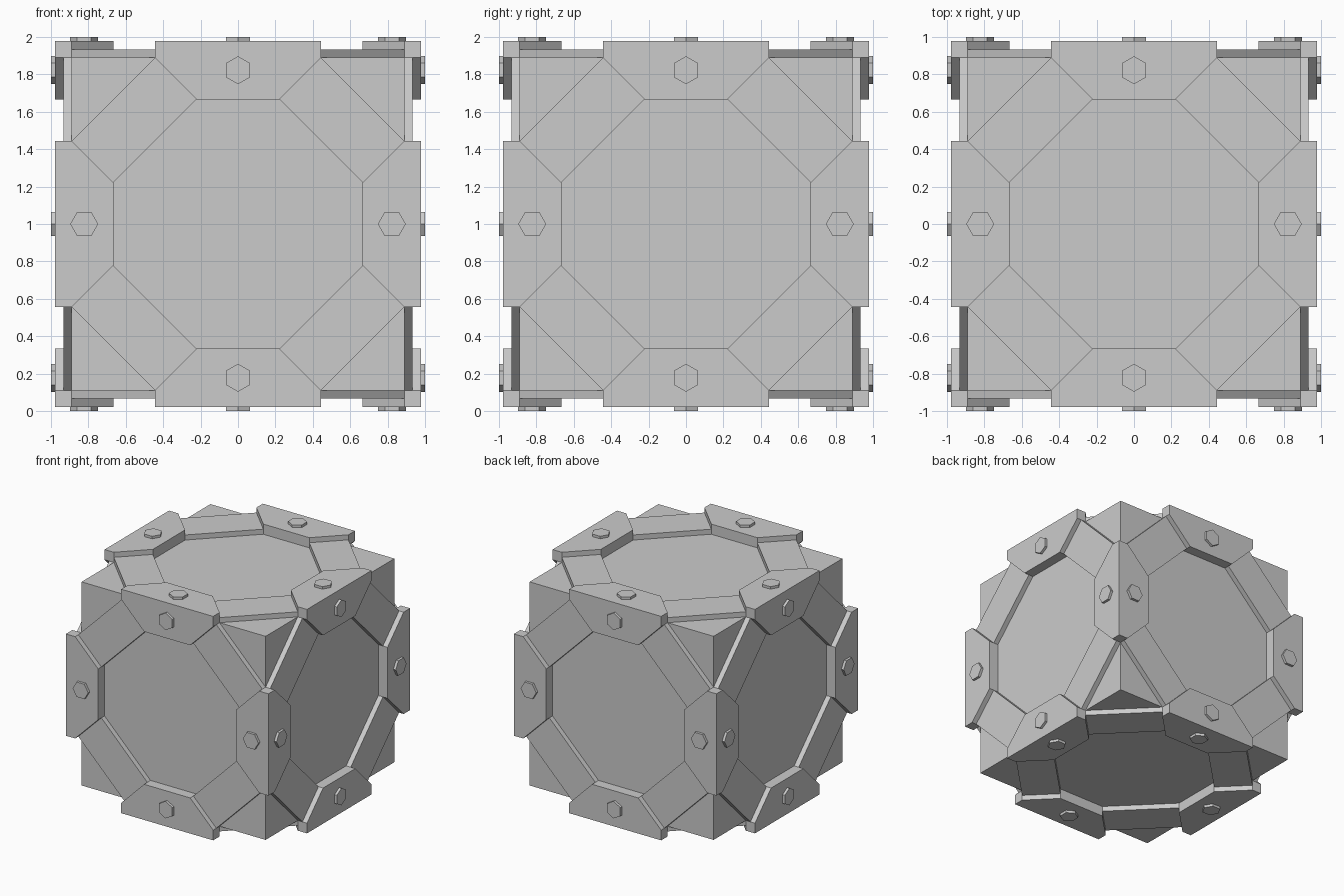
import bpy, bmesh
from math import pi, cos, sin
from mathutils import Matrix, Vector

if "Cube" in bpy.data.objects:
    bpy.data.objects.remove(bpy.data.objects["Cube"])

U = 1 / 45                                   # modelling unit: crate half-size is 45 units
CORE, STRIP, PLATE, BOLT = 40 * U, 42 * U, 44 * U, 45 * U
LIFT = Matrix.Translation((0, 0, 1))


def make_mesh(name, verts, faces):
    bm = bmesh.new()
    vs = [bm.verts.new(v) for v in verts]
    for f in faces:
        bm.faces.new([vs[i] for i in f])
    bmesh.ops.recalc_face_normals(bm, faces=bm.faces)
    me = bpy.data.meshes.new(name)
    bm.to_mesh(me)
    bm.free()
    return me


def prism(name, outline, z0, z1):
    n = len(outline)
    verts = [(x, y, z) for z in (z0, z1) for x, y in outline]
    sides = [(i, (i + 1) % n, (i + 1) % n + n, i + n) for i in range(n)]
    return make_mesh(name, verts, sides + [tuple(range(n)), tuple(range(n, 2 * n))])


def place(mesh, name, rot):
    ob = bpy.data.objects.new(name, mesh)
    ob.matrix_world = LIFT @ rot
    bpy.context.collection.objects.link(ob)


R = Matrix.Rotation
I4 = Matrix.Identity(4)

# Core box: inner panels and exposed corners
c = CORE
place(prism("core_box", [(-c, -c), (c, -c), (c, c), (-c, c)], -c, c), "core_box", I4)

# L-shaped edge guard with tapered arms: (y, z, half length) around the section
a, b, p = 30 * U, CORE, PLATE
lo, sh = 20 * U, 10 * U
section = [(p, p, lo), (b, p, lo), (a, p, sh), (a, b, sh),
           (b, b, lo), (b, a, sh), (p, a, sh), (p, b, lo)]
verts = [(s * h, y, z) for s in (-1, 1) for y, z, h in section]
faces = [(0, 1, 2, 10, 9, 8), (6, 7, 0, 8, 15, 14)]
faces += [(i, i + 1, i + 9, i + 8) for i in range(2, 6)]
for k in (0, 8):
    faces += [tuple(i + k for i in f) for f in ((0, 1, 4, 7), (1, 2, 3, 4), (7, 4, 5, 6))]
guard = make_mesh("edge_guard", verts, faces)
for i in range(3):
    for k in range(4):
        place(guard, "edge_guard", R(i * 2 * pi / 3, 4, Vector((1, 1, 1))) @ R(k * pi / 2, 4, 'X'))

# Diagonal strips and hexagonal bolts, four of each per face
strip = prism("diagonal_strip", [(sh, a), (lo, b), (b, lo), (a, sh)], CORE, STRIP)
hexagon = [(37 * U + 0.075 * cos(i * pi / 3), 0.075 * sin(i * pi / 3)) for i in range(6)]
bolt = prism("bolt", hexagon, PLATE - 0.01, BOLT)
sides = [R(k * pi / 2, 4, 'X') for k in range(4)] + [R(s * pi / 2, 4, 'Y') for s in (-1, 1)]
for side in sides:
    for j in range(4):
        rot = side @ R(j * pi / 2, 4, 'Z')
        place(strip, "diagonal_strip", rot)
        place(bolt, "bolt", rot)
